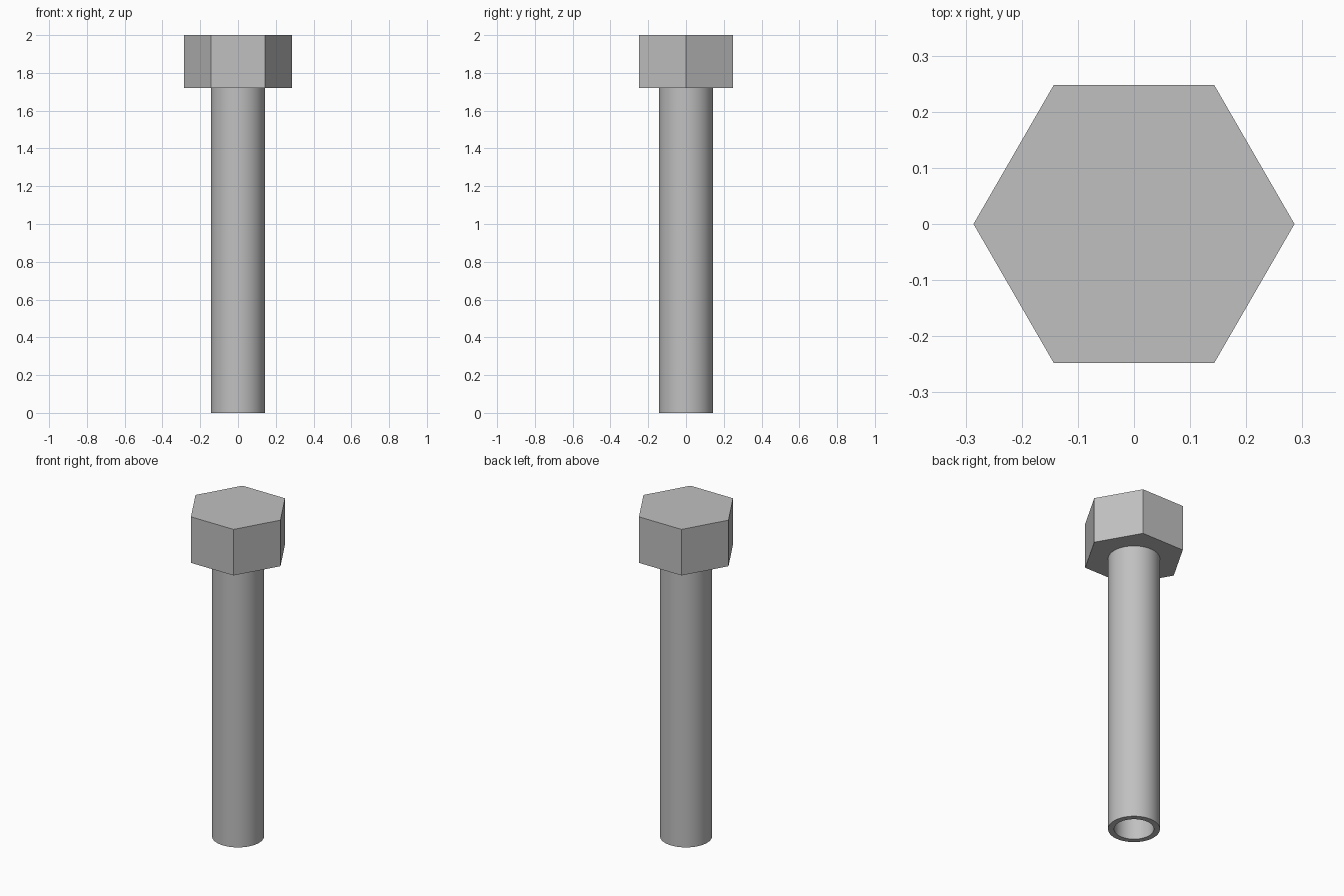
import bpy, bmesh, math

cube = bpy.data.objects.get("Cube")
if cube:
    bpy.data.objects.remove(cube, do_unlink=True)

HEAD_BOTTOM, TOP = 1.72, 2.0
HEAD_RADIUS, SHAFT_RADIUS, BORE_RADIUS = 0.286, 0.143, 0.11

# Single grey metal colour
steel = bpy.data.materials.new("steel_grey")
steel.use_nodes = True
colour = (0.53, 0.53, 0.53, 1)
steel.diffuse_color = colour
steel.node_tree.nodes["Principled BSDF"].inputs["Base Color"].default_value = colour


def lathe(name, profile, sides, smooth=False):
    """Spin a profile of (radius, z) points around the z axis."""
    bm = bmesh.new()
    verts = [bm.verts.new((r, 0, z)) for r, z in profile]
    edges = [bm.edges.new(pair) for pair in zip(verts, verts[1:])]
    bmesh.ops.spin(bm, geom=verts + edges, cent=(0, 0, 0), axis=(0, 0, 1),
                   angle=math.tau, steps=sides, use_duplicate=False)
    bmesh.ops.remove_doubles(bm, verts=bm.verts, dist=0.0001)
    if not smooth:
        bmesh.ops.holes_fill(bm, edges=bm.edges, sides=sides)
    bmesh.ops.recalc_face_normals(bm, faces=bm.faces)
    mesh = bpy.data.meshes.new(name)
    bm.to_mesh(mesh)
    bm.free()
    mesh.materials.append(steel)
    obj = bpy.data.objects.new(name, mesh)
    bpy.context.collection.objects.link(obj)
    if smooth:
        bpy.ops.object.select_all(action='DESELECT')
        obj.select_set(True)
        bpy.context.view_layer.objects.active = obj
        bpy.ops.object.shade_smooth_by_angle(angle=math.radians(30))
    return obj


# Hexagonal head, corners on the x axis
lathe("hex_head", [(HEAD_RADIUS, HEAD_BOTTOM), (HEAD_RADIUS, TOP)], 6)

# Hollow round shaft, open at the foot and closed by the head
lathe("hollow_shaft", [(SHAFT_RADIUS, HEAD_BOTTOM), (SHAFT_RADIUS, 0),
                       (BORE_RADIUS, 0), (BORE_RADIUS, HEAD_BOTTOM),
                       (SHAFT_RADIUS, HEAD_BOTTOM)], 64, smooth=True)
